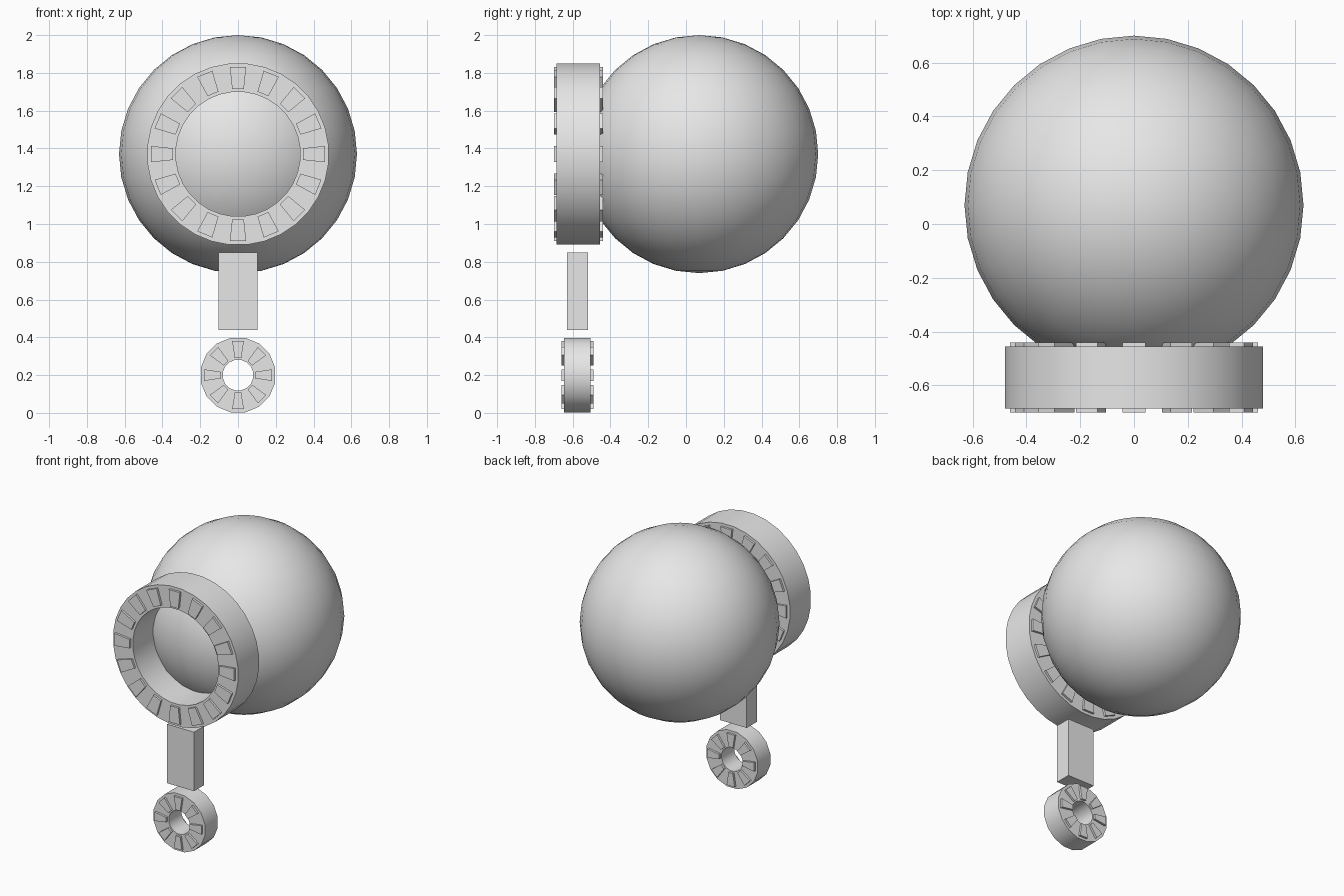
import bpy, bmesh, math

if "Cube" in bpy.data.objects:
    bpy.data.objects.remove(bpy.data.objects["Cube"])

grey = bpy.data.materials.new("plain grey")
grey.diffuse_color = (0.8, 0.8, 0.8, 1)
grey.use_nodes = True
grey.node_tree.nodes["Principled BSDF"].inputs["Base Color"].default_value = grey.diffuse_color


def finish(name, bm, smooth_angle=None):
    """Turn a bmesh into a named grey object."""
    bmesh.ops.recalc_face_normals(bm, faces=bm.faces)
    me = bpy.data.meshes.new(name)
    bm.to_mesh(me)
    bm.free()
    me.materials.append(grey)
    ob = bpy.data.objects.new(name, me)
    bpy.context.collection.objects.link(ob)
    if smooth_angle:
        bpy.ops.object.select_all(action='DESELECT')
        ob.select_set(True)
        bpy.context.view_layer.objects.active = ob
        bpy.ops.object.shade_smooth_by_angle(angle=math.radians(smooth_angle))
    return ob


def ring(name, zc, r_in, r_out, y0, y1, segments):
    """Flat-ended tube along y, with a flat side centred at the top."""
    bm = bmesh.new()
    loops = []
    for i in range(segments):
        a = 2 * math.pi * (i + 0.5) / segments
        loops.append([bm.verts.new((r * math.sin(a), y, zc + r * math.cos(a)))
                      for r, y in ((r_in, y0), (r_out, y0), (r_out, y1), (r_in, y1))])
    for i in range(segments):
        a, b = loops[i], loops[(i + 1) % segments]
        for k in range(4):
            m = (k + 1) % 4
            bm.faces.new((a[k], a[m], b[m], b[k]))
    return finish(name, bm, 35)


def teeth(name, zc, r0, r1, w0, w1, bands, count):
    """Tapered raised pads around both end faces of a ring."""
    bm = bmesh.new()
    for i in range(count):
        a = 2 * math.pi * i / count
        s, c = math.sin(a), math.cos(a)
        for y0, y1 in bands:
            quads = []
            for y in (y0, y1):
                quads.append([bm.verts.new((r * s + t * c, y, zc + r * c - t * s))
                              for t, r in ((-w0, r0), (w0, r0), (w1, r1), (-w1, r1))])
            p, q = quads
            bm.faces.new(p)
            bm.faces.new(q[::-1])
            for k in range(4):
                m = (k + 1) % 4
                bm.faces.new((p[k], q[k], q[m], p[m]))
    return finish(name, bm)


# Large ball
bm = bmesh.new()
bmesh.ops.create_uvsphere(bm, u_segments=32, v_segments=16, radius=0.63)
bmesh.ops.translate(bm, verts=bm.verts, vec=(0, 0.07, 1.37))
finish("ball", bm, 40)

# Large front ring with sixteen pads on each face
ring("large_ring", 1.37, 0.33, 0.482, -0.685, -0.455, 32)
teeth("large_ring_pads", 1.37, 0.345, 0.46, 0.031, 0.043,
      ((-0.70, -0.68), (-0.46, -0.44)), 16)

# Upright link block
bm = bmesh.new()
bmesh.ops.create_cube(bm, size=1)
bmesh.ops.scale(bm, verts=bm.verts, vec=(0.206, 0.11, 0.41))
bmesh.ops.translate(bm, verts=bm.verts, vec=(0, -0.575, 0.645))
finish("link_block", bm)

# Small hanging ring with eight pads on each face
ring("small_ring", 0.20, 0.082, 0.201, -0.645, -0.505, 16)
teeth("small_ring_pads", 0.20, 0.09, 0.18, 0.017, 0.031,
      ((-0.66, -0.64), (-0.51, -0.49)), 8)
